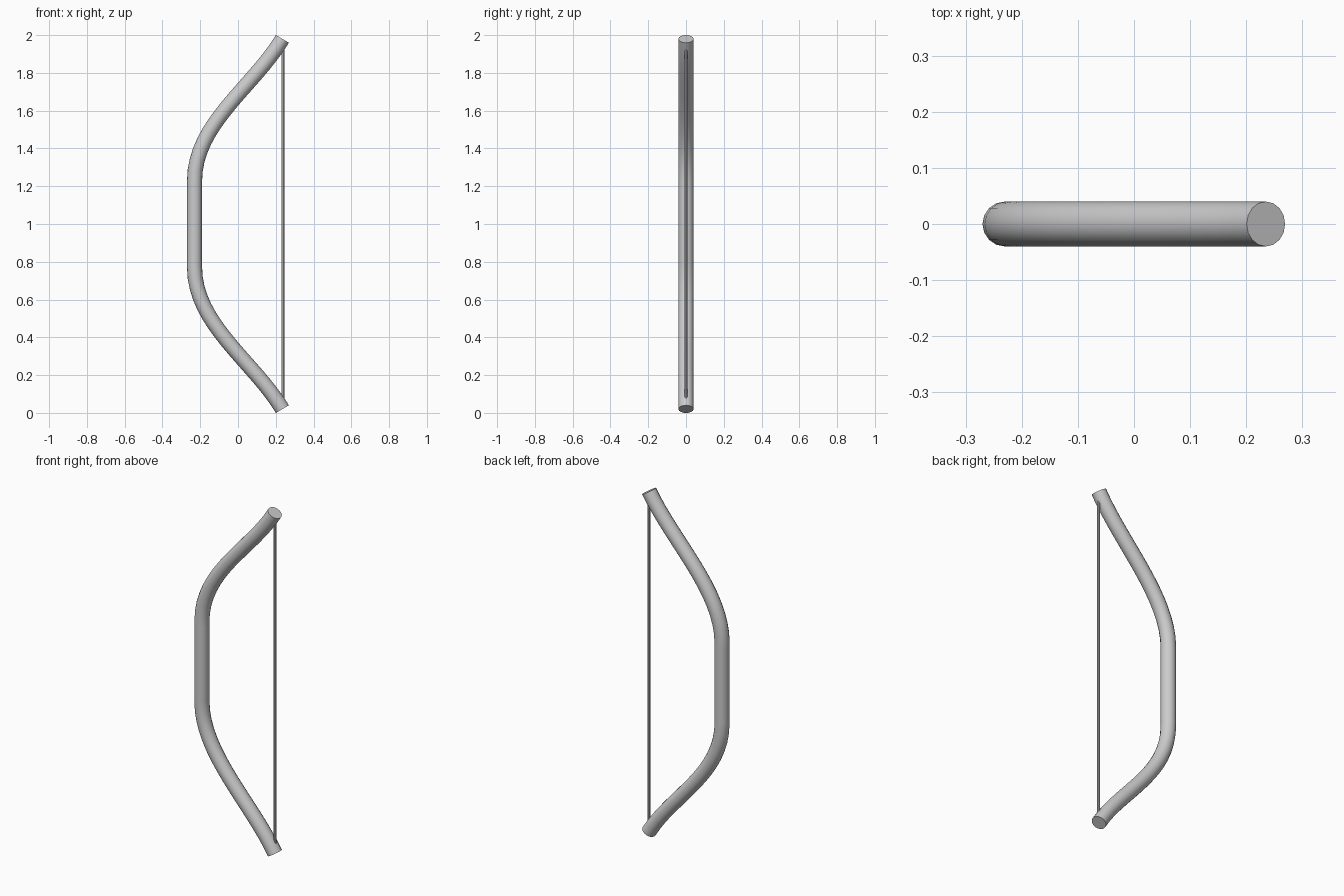
import bpy
import math

cube = bpy.data.objects.get("Cube")
if cube:
    bpy.data.objects.remove(cube, do_unlink=True)

# One plain grey for the whole model
grey = bpy.data.materials.new("light grey")
grey.use_nodes = True
grey.diffuse_color = (0.6, 0.6, 0.6, 1)
grey.node_tree.nodes["Principled BSDF"].inputs["Base Color"].default_value = (0.6, 0.6, 0.6, 1)


def tube(name, points, radius, rings):
    """Round capped tube; each point is (left handle, centre, right handle) in x, z."""
    curve = bpy.data.curves.new(name, "CURVE")
    curve.dimensions = "3D"
    curve.resolution_u = 16
    curve.bevel_depth = radius
    curve.bevel_resolution = rings
    curve.use_fill_caps = True
    spline = curve.splines.new("BEZIER")
    spline.bezier_points.add(len(points) - 1)
    for bp, (left, centre, right) in zip(spline.bezier_points, points):
        bp.handle_left_type = bp.handle_right_type = "FREE"
        bp.handle_left = (left[0], 0, left[1])
        bp.co = (centre[0], 0, centre[1])
        bp.handle_right = (right[0], 0, right[1])
    obj = bpy.data.objects.new(name, curve)
    bpy.context.collection.objects.link(obj)
    bpy.ops.object.select_all(action="DESELECT")
    obj.select_set(True)
    bpy.context.view_layer.objects.active = obj
    bpy.ops.object.convert(target="MESH")
    obj = bpy.context.object
    obj.data.materials.clear()
    obj.data.materials.append(grey)
    bpy.ops.object.shade_smooth_by_angle(angle=math.radians(40))
    return obj


# Bow body: straight grip with two limbs mirrored about mid height
upper = [((-0.23, 1.15), (-0.23, 1.23), (-0.23, 1.53)),
         ((0.085, 1.73), (0.235, 1.98), (0.26, 2.02))]
lower = [tuple((x, 2 - z) for x, z in reversed(p)) for p in reversed(upper)]
tube("bow_body", lower + upper, 0.04, 6)

# String stretched between the limb tips
tube("bow_string", [((0.237, z - 0.1), (0.237, z), (0.237, z + 0.1)) for z in (0.06, 1.94)],
     0.008, 2)
